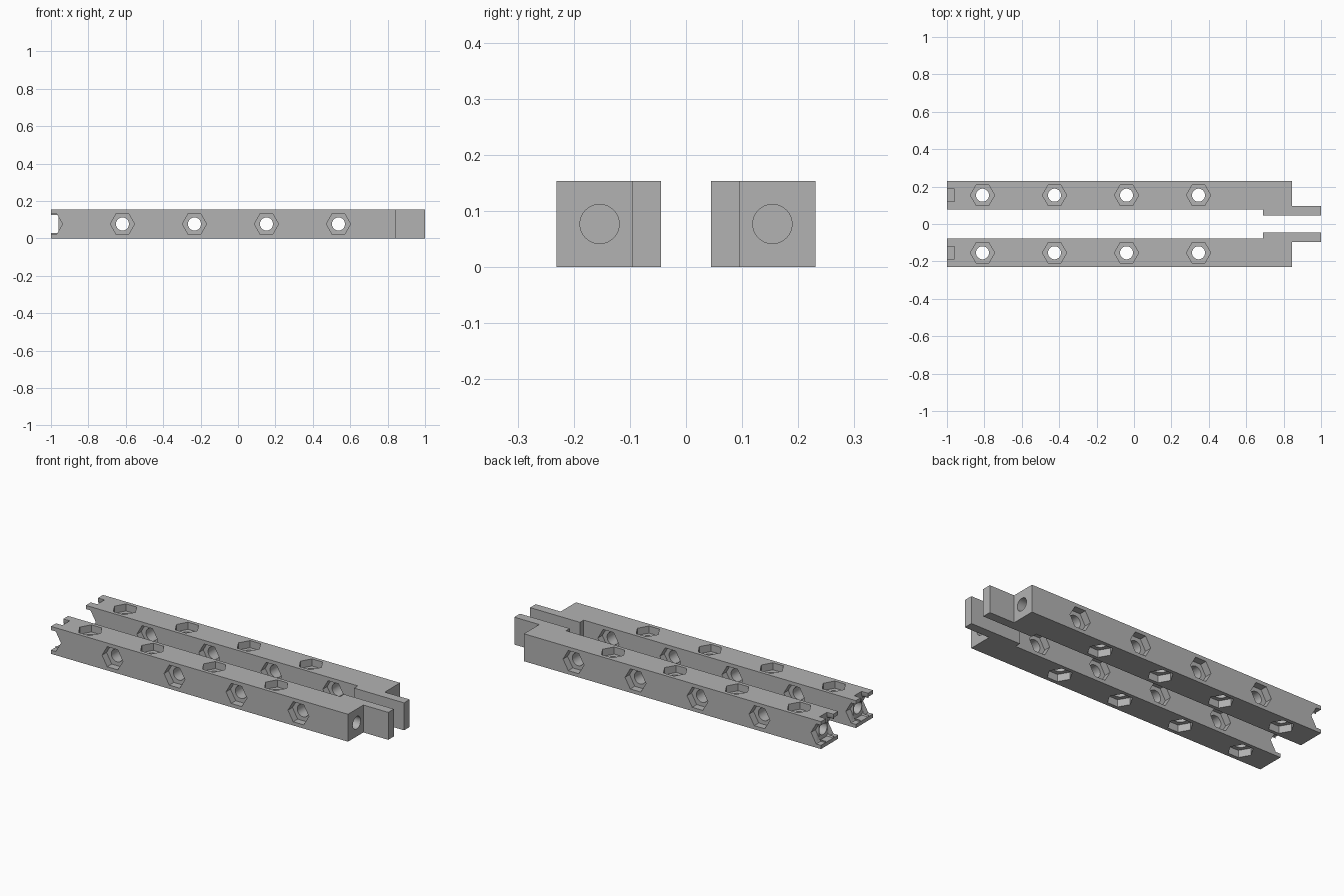
import bpy, bmesh, math
from mathutils import Matrix, Vector

if "Cube" in bpy.data.objects:
    bpy.data.objects.remove(bpy.data.objects["Cube"], do_unlink=True)

H = 0.154                        # beam height and width
YC, ZC = 0.154, H / 2            # centre line of the beam
NUT_R, NUT_D, BORE_R = 0.065, 0.04, 0.035
PITCH = 0.385

grey = bpy.data.materials.new("mid grey")
grey.use_nodes = True
colour = (0.45, 0.45, 0.45, 1)
grey.diffuse_color = colour
grey.node_tree.nodes["Principled BSDF"].inputs["Base Color"].default_value = colour


def make_object(name, bm):
    bmesh.ops.recalc_face_normals(bm, faces=bm.faces)
    mesh = bpy.data.meshes.new(name)
    bm.to_mesh(mesh)
    bm.free()
    mesh.materials.append(grey)
    ob = bpy.data.objects.new(name, mesh)
    bpy.context.collection.objects.link(ob)
    return ob


def prism(name, start, end, radius, sides):
    """Prism between two points; corners of a hexagon point along the beam or sideways."""
    start, end = Vector(start), Vector(end)
    axis = end - start
    side = Vector((0, 1, 0)) if abs(axis.x) > 1e-6 else Vector((1, 0, 0))
    axis_n = axis.normalized()
    up = axis_n.cross(side)
    bm = bmesh.new()
    ring = []
    for i in range(sides):
        a = 2 * math.pi * i / sides
        offset = radius * (math.cos(a) * side + math.sin(a) * up)
        ring.append(bm.verts.new(start + offset))
    face = bm.faces.new(ring)
    top = bmesh.ops.extrude_face_region(bm, geom=[face])["geom"]
    bmesh.ops.translate(bm, vec=axis, verts=[v for v in top if isinstance(v, bmesh.types.BMVert)])
    return make_object(name, bm)


# Beam with an offset tongue, extruded from its plan outline
outline = [(-1, 0.078), (0.69, 0.078), (0.69, 0.045), (1, 0.045),
           (1, 0.095), (0.845, 0.095), (0.845, 0.231), (-1, 0.231)]
bm = bmesh.new()
base = bm.faces.new([bm.verts.new((x, y, 0)) for x, y in outline])
raised = bmesh.ops.extrude_face_region(bm, geom=[base])["geom"]
bmesh.ops.translate(bm, vec=(0, 0, H), verts=[v for v in raised if isinstance(v, bmesh.types.BMVert)])
left_beam = make_object("left_beam", bm)

cutters = []


def cross_hole(x, direction):
    """Through bore with a hexagonal nut recess at both faces."""
    c, d = Vector((x, YC, ZC)), Vector(direction)
    cutters.append(prism("bore_cutter", c - d * 0.12, c + d * 0.12, BORE_R, 32))
    for s in (-1, 1):
        inner = c + d * s * (H / 2 - NUT_D)
        cutters.append(prism("nut_cutter", inner, c + d * s * 0.12, NUT_R, 6))


# Sideways holes (the first is halved by the end) and vertical holes
for i in range(5):
    cross_hole(-1.003 + PITCH * i, (0, 1, 0))
for i in range(4):
    cross_hole(-0.81 + PITCH * i, (0, 0, 1))

# End bores, end nut pocket and the slot that opens it upward
cutters.append(prism("end_bore_cutter", (0.69, YC, ZC), (0.9, YC, ZC), BORE_R, 32))
cutters.append(prism("end_bore_cutter", (-1.05, YC, ZC), (-0.85, YC, ZC), BORE_R, 32))
cutters.append(prism("end_nut_cutter", (-1.05, YC, ZC), (-0.96, YC, ZC), NUT_R, 6))
bm = bmesh.new()
bmesh.ops.create_cube(bm, size=1, matrix=Matrix.Translation((-1.01, YC, ZC + 0.06))
                      @ Matrix.Diagonal((0.1, NUT_R, 0.12, 1)))
cutters.append(make_object("slot_cutter", bm))

for cutter in cutters:
    cutter.hide_render = True
    mod = left_beam.modifiers.new("cut", 'BOOLEAN')
    mod.operation, mod.solver, mod.object = 'DIFFERENCE', 'EXACT', cutter

# Bake the cuts and drop the cutters
bpy.context.view_layer.update()
cut_mesh = bpy.data.meshes.new_from_object(left_beam.evaluated_get(bpy.context.evaluated_depsgraph_get()))
left_beam.modifiers.clear()
left_beam.data = cut_mesh
cut_mesh.materials.clear()
cut_mesh.materials.append(grey)
for poly in cut_mesh.polygons:
    poly.material_index = 0
for cutter in cutters:
    bpy.data.objects.remove(cutter, do_unlink=True)

# Mirrored twin
mirrored = cut_mesh.copy()
mirrored.transform(Matrix.Diagonal((1, -1, 1, 1)))
mirrored.flip_normals()
right_beam = bpy.data.objects.new("right_beam", mirrored)
bpy.context.collection.objects.link(right_beam)

# Round bores shade smoothly, edges stay sharp
bpy.ops.object.select_all(action='DESELECT')
for ob in (left_beam, right_beam):
    ob.select_set(True)
bpy.context.view_layer.objects.active = left_beam
bpy.ops.object.shade_smooth_by_angle(angle=math.radians(30))
